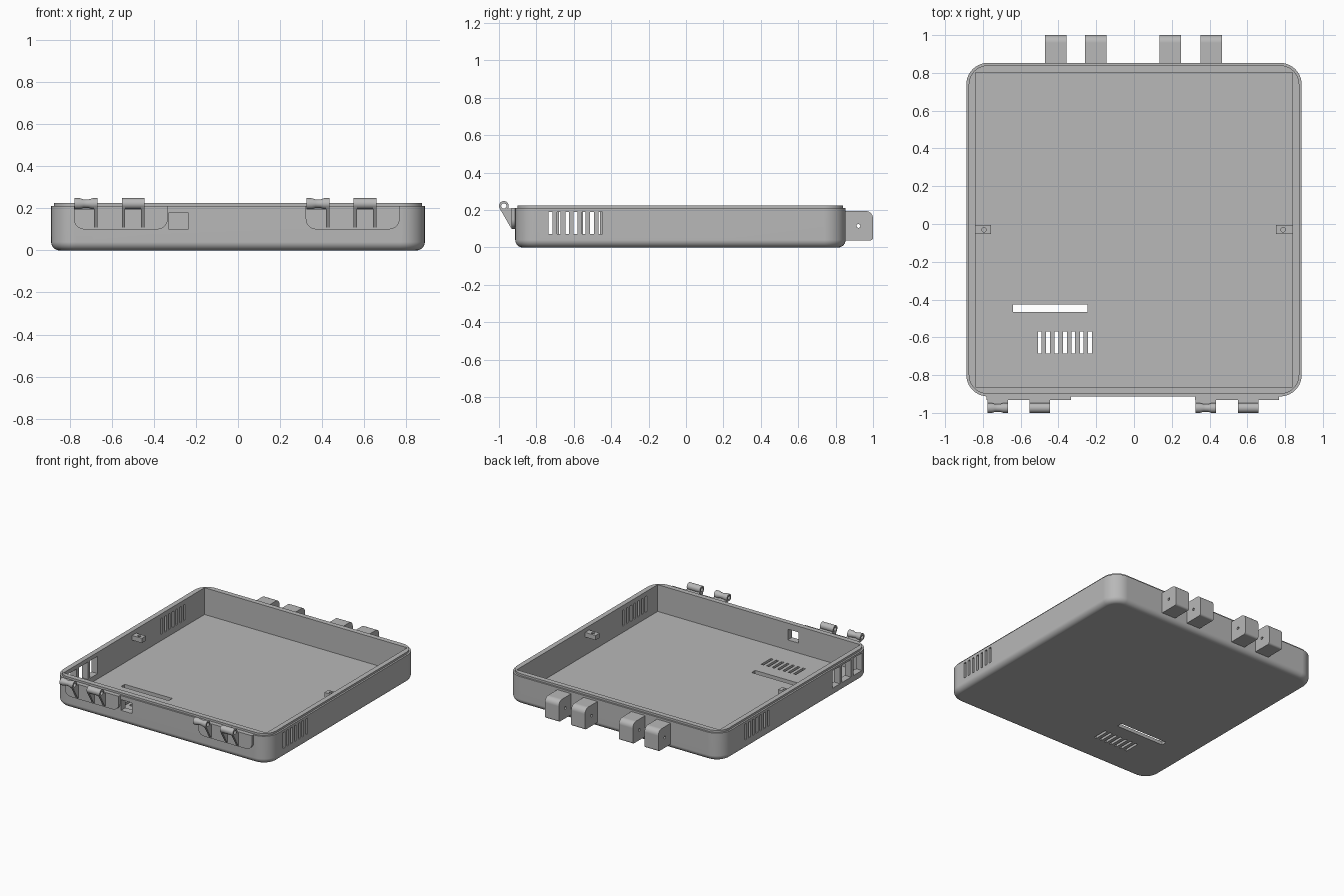
import bpy, bmesh, math
from mathutils import Vector

if "Cube" in bpy.data.objects:
    bpy.data.objects.remove(bpy.data.objects["Cube"], do_unlink=True)

grey = bpy.data.materials.new("plain_grey")
grey.use_nodes = True
COLOUR = (0.48, 0.48, 0.48, 1)
grey.diffuse_color = COLOUR
grey.node_tree.nodes["Principled BSDF"].inputs["Base Color"].default_value = COLOUR

CY = -0.03            # centre of the tray in y
HX, HY = 0.888, 0.883  # half sizes of the tray
TOP = 0.225


def finish(bm, name):
    bmesh.ops.recalc_face_normals(bm, faces=bm.faces)
    mesh = bpy.data.meshes.new(name)
    bm.to_mesh(mesh)
    bm.free()
    mesh.materials.append(grey)
    ob = bpy.data.objects.new(name, mesh)
    bpy.context.collection.objects.link(ob)
    return ob


def activate(ob):
    bpy.ops.object.select_all(action='DESELECT')
    ob.select_set(True)
    bpy.context.view_layer.objects.active = ob


def smooth(ob):
    activate(ob)
    bpy.ops.object.shade_smooth_by_angle(angle=math.radians(32))
    mod = ob.modifiers.new("flat_walls", 'WEIGHTED_NORMAL')
    mod.keep_sharp = True


def boxes(name, spans):
    """One mesh of boxes, each given as (x0, x1, y0, y1, z0, z1)."""
    bm = bmesh.new()
    for x0, x1, y0, y1, z0, z1 in spans:
        vs = bmesh.ops.create_cube(bm, size=1)["verts"]
        for v in vs:
            v.co = ((x0 + x1) / 2 + v.co.x * (x1 - x0),
                    (y0 + y1) / 2 + v.co.y * (y1 - y0),
                    (z0 + z1) / 2 + v.co.z * (z1 - z0))
    return finish(bm, name)


def cut(ob, cutter):
    cutter.hide_render = True
    mod = ob.modifiers.new("cut", 'BOOLEAN')
    mod.operation, mod.solver, mod.object = 'DIFFERENCE', 'EXACT', cutter
    activate(ob)
    bpy.ops.object.modifier_apply(modifier=mod.name)
    bpy.data.objects.remove(cutter, do_unlink=True)


def prism(name, points, axis, a, b):
    """Extrude a 2D outline along x, y or z from a to b."""
    place = {'x': lambda p: (a, p[0], p[1]),
             'y': lambda p: (p[0], a, p[1]),
             'z': lambda p: (p[0], p[1], a)}[axis]
    bm = bmesh.new()
    face = bm.faces.new([bm.verts.new(place(p)) for p in points])
    new = bmesh.ops.extrude_face_region(bm, geom=[face])["geom"]
    step = Vector([(b - a) * (axis == c) for c in "xyz"])
    bmesh.ops.translate(bm, vec=step, verts=[v for v in new if isinstance(v, bmesh.types.BMVert)])
    return finish(bm, name)


def rounded(u0, u1, v0, v1, radii, n=8):
    """Rectangle outline; radii run from lower left, counter-clockwise."""
    pts = []
    corners = [(u0, v0, 1, 1), (u1, v0, -1, 1), (u1, v1, -1, -1), (u0, v1, 1, -1)]
    for k, ((u, v, su, sv), r) in enumerate(zip(corners, radii)):
        if r == 0:
            pts.append((u, v))
            continue
        for i in range(n + 1):
            t = math.pi + (k + i / n) * math.pi / 2
            pts.append((u + su * r + r * math.cos(t), v + sv * r + r * math.sin(t)))
    return pts


def rod(name, r, x0, x1, y, z):
    pts = [(y + r * math.cos(i * math.pi / 8), z + r * math.sin(i * math.pi / 8)) for i in range(16)]
    return prism(name, pts, 'x', x0, x1)


# Tray: rounded rings stacked from the curved base up to the stepped lip
bm = bmesh.new()
R = 0.04
levels = [(R * (1 - math.sin(t)), R * (1 - math.cos(t))) for t in (i * math.pi / 16 for i in range(9))]
levels += [(0, 0.21), (0.013, 0.21), (0.013, TOP)]
rings = []
for inset, z in levels:
    outline = rounded(-HX + inset, HX - inset, CY - HY + inset, CY + HY - inset, [0.115 - inset] * 4, 10)
    rings.append([bm.verts.new((x, y, z)) for x, y in outline])
for low, high in zip(rings, rings[1:]):
    for i in range(len(low)):
        j = (i + 1) % len(low)
        bm.faces.new((low[i], low[j], high[j], high[i]))
bm.faces.new(rings[0])
bm.faces.new(rings[-1])
tray = finish(bm, "tray")
cut(tray, boxes("cavity", [(-0.838, 0.838, CY - 0.832, CY + 0.832, 0.025, 0.4)]))

# Vents, sockets and floor slots
holes = [(-0.64, -0.245, -0.467, -0.425, -0.1, 0.1),
         (-0.328, -0.238, -1, -0.8, 0.1, 0.18)]
for i in range(-3, 4):
    d = i * 0.0445
    holes.append((-0.376 + d, -0.356 + d, -0.685, -0.57, -0.1, 0.1))
    holes.append((0.8, 1, -0.601 + d, -0.581 + d, 0.072, 0.19))
    holes.append((-1, -0.8, 0.42 + d, 0.44 + d, 0.072, 0.19))
for y0, y1 in ((-0.55, -0.46), (-0.68, -0.575), (-0.81, -0.71)):
    holes.append((-1, -0.8, y0, y1, 0.065, 0.195))
cut(tray, boxes("openings", holes))
smooth(tray)

# Drilled tabs on the inside walls
for name, x0, x1, hx in (("right_tab", -0.845, -0.757, -0.794), ("left_tab", 0.752, 0.845, 0.789)):
    tab = boxes(name, [(x0, x1, -0.054, -0.006, 0.16, 0.195)])
    ring = [(hx + 0.012 * math.cos(i * math.pi / 8), CY + 0.012 * math.sin(i * math.pi / 8)) for i in range(16)]
    cut(tab, prism("tab_hole", ring, 'z', 0.1, 0.3))

# Back brackets with a pin hole
for k, x in enumerate((-0.414, -0.203, 0.192, 0.409)):
    outline = rounded(0.84, 1.0, 0.038, 0.195, (0, 0.015, 0.04, 0))
    bracket = prism("back_bracket_%d" % (k + 1), outline, 'x', x - 0.057, x + 0.057)
    cut(bracket, rod("pin_hole", 0.01, x - 0.1, x + 0.1, 0.922, 0.115))
    smooth(bracket)

# Front hinges: backing plate, bored knuckles, ribs and webs
KY, KZ, KR, KI = -0.974, 0.222, 0.026, 0.014


def knuckle(name, x0, x1, waisted):
    m, w = (x0 + x1) / 2, x1 - x0
    profile = [(KI, x0), (KR, x0)]
    if waisted:
        profile += [(KR, m - w * 0.28), (0.02, m - w * 0.1), (0.02, m + w * 0.1), (KR, m + w * 0.28)]
    profile += [(KR, x1), (KI, x1)]
    bm = bmesh.new()
    n = 24
    loops = [[bm.verts.new((x, KY + r * math.cos(i * math.tau / n), KZ + r * math.sin(i * math.tau / n)))
              for i in range(n)] for r, x in profile]
    for a, b in zip(loops, loops[1:] + loops[:1]):
        for i in range(n):
            j = (i + 1) % n
            bm.faces.new((a[i], a[j], b[j], b[i]))
    smooth(finish(bm, name))


RIB = [(KY - 0.024, KZ - 0.01), (-0.938, 0.108), (-0.91, 0.108),
       (-0.91, 0.208), (-0.952, 0.208), (KY, KZ - KI - 0.002)]
for side, s in (("right", -0.78), ("left", 0.322)):
    plate = rounded(s, s + 0.446, 0.1, 0.21, (0.05, 0.05, 0, 0))
    smooth(prism(side + "_hinge_plate", plate, 'y', -0.932, -0.905))
    for label, x0, waisted in (("outer", s + 0.004, True), ("inner", s + 0.228, False)):
        x1 = x0 + 0.108
        base = "%s_%s_hinge" % (side, label)
        knuckle(base + "_knuckle", x0, x1, waisted)
        boxes(base + "_web", [(x0, x1, KY + 0.012, -0.91, 0.194, 0.207)])
        prism(base + "_rib_a", RIB, 'x', x1 - 0.016, x1)
        if not waisted:
            prism(base + "_rib_b", RIB, 'x', x0, x0 + 0.016)
